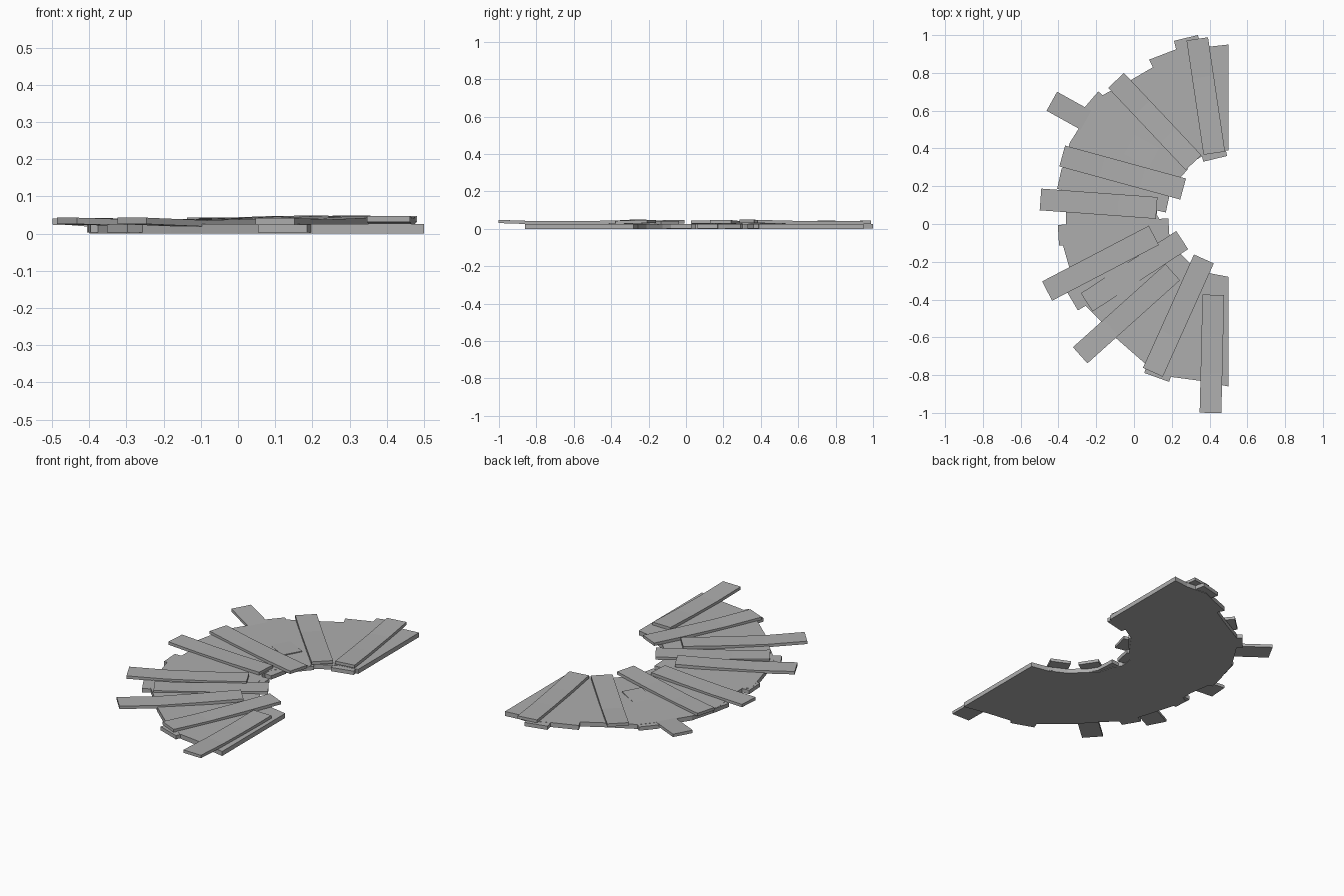
import bpy, bmesh
from mathutils import Vector

if "Cube" in bpy.data.objects:
    bpy.data.objects.remove(bpy.data.objects["Cube"])

grey = bpy.data.materials.new("weathered_grey")
grey.diffuse_color = (0.42, 0.42, 0.42, 1)
grey.use_nodes = True
grey.node_tree.nodes["Principled BSDF"].inputs["Base Color"].default_value = grey.diffuse_color


def finish(bm, name):
    bmesh.ops.recalc_face_normals(bm, faces=bm.faces)
    mesh = bpy.data.meshes.new(name)
    bm.to_mesh(mesh)
    bm.free()
    mesh.materials.append(grey)
    bpy.context.collection.objects.link(bpy.data.objects.new(name, mesh))


def board(name, outer, inner, width, zs, thick):
    """Plank swept along its length; zs are underside heights along it."""
    a, b = Vector((*outer, 0)), Vector((*inner, 0))
    d = (b - a).normalized()
    side = Vector((-d.y, d.x, 0)) * width / 2
    bm = bmesh.new()
    rings = []
    for i, z in enumerate(zs):
        c = a.lerp(b, i / (len(zs) - 1))
        rings.append([bm.verts.new(c + s * side + Vector((0, 0, h)))
                      for s, h in ((-1, z), (1, z), (1, z + thick), (-1, z + thick))])
    for r, q in zip(rings, rings[1:]):
        for k in range(4):
            bm.faces.new((r[k], r[(k + 1) % 4], q[(k + 1) % 4], q[k]))
    bm.faces.new(rings[0])
    bm.faces.new(rings[-1])
    finish(bm, name)


# Curved walkway slab
outline = [(.5, .95), (.41, .94), (.28, .95), (.21, .92), (.08, .87), (.10, .83),
           (-.02, .76), (-.17, .68), (-.22, .62), (-.34, .43), (-.39, .25),
           (-.36, .06), (-.36, -.01), (-.40, -.03), (-.34, -.24), (-.29, -.40), (-.18, -.51),
           (-.10, -.60), (.06, -.74), (.20, -.81), (.35, -.83), (.5, -.86),
           (.5, -.28), (.40, -.26), (.30, -.21), (.24, -.15), (.17, -.08), (.15, 0),
           (.12, .05), (.13, .12), (.20, .20), (.28, .31), (.38, .37), (.5, .39)]
bm = bmesh.new()
face = bm.faces.new([bm.verts.new((x, y, 0)) for x, y in outline])
top = bmesh.ops.extrude_face_region(bm, geom=[face])
bmesh.ops.translate(bm, vec=(0, 0, .026),
                    verts=[v for v in top["geom"] if isinstance(v, bmesh.types.BMVert)])
finish(bm, "walkway_slab")

# Lower boards whose ends poke out past the slab: outer end, inner end, width
lower = [((.275, .985), (.43, .345), .13), ((-.225, .66), (.25, .25), .11),
         ((-.395, .24), (.18, .115), .11), ((-.40, -.06), (.185, -.025), .11),
         ((-.325, -.41), (.20, -.10), .11), ((.12, -.812), (.33, -.23), .14)]
for i, (a, b, w) in enumerate(lower):
    board(f"lower_board_{i + 1}", a, b, w, (.003, .003), .022)

# Upper planks: outer end, inner end, underside height at outer, middle and inner points
upper = [((.335, .98), (.425, .375), (.027, .024, .026, .031)),
         ((-.095, .76), (.315, .325), (.027, .022, .026, .032)),
         ((-.435, .65), (.105, .35), (.024, .009, .007, .014)),
         ((-.38, .36), (.26, .185), (.025, .021, .024, .030)),
         ((-.495, .13), (.12, .085), (.024, .021, .023, .028)),
         ((-.46, -.355), (.105, -.06), (.026, .020, .023, .030)),
         ((-.25, -.415), (.255, -.085), (.020, .016, .018, .024)),
         ((-.285, -.695), (.205, -.255), (.026, .019, .024, .032)),
         ((.10, -.785), (.37, -.185), (.025, .021, .025, .031)),
         ((.405, -1.0), (.42, -.375), (.031, .024, .024, .028))]
for i, (a, b, zs) in enumerate(upper):
    board(f"upper_plank_{i + 1}", a, b, .115, zs, .017)
